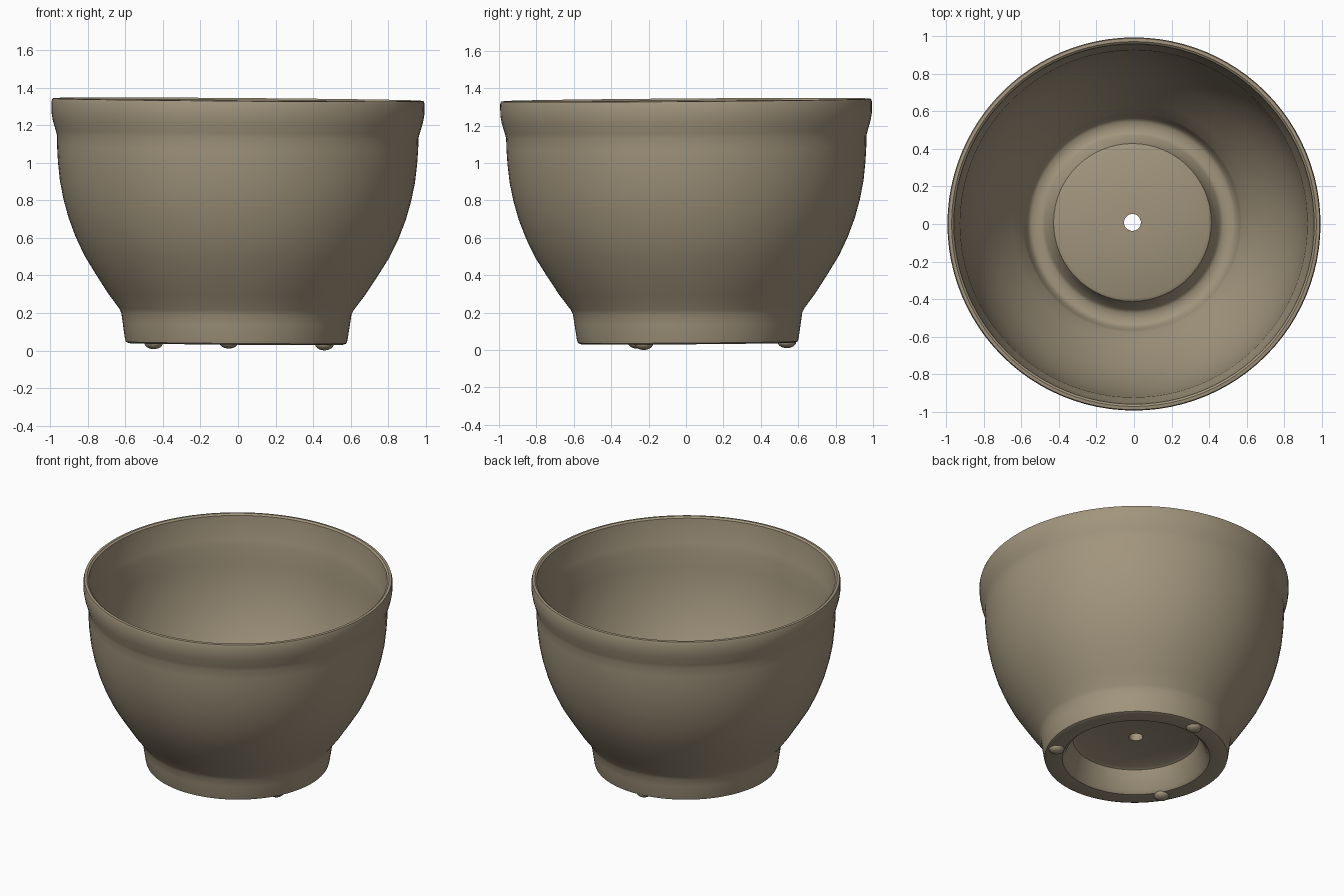
import bpy, bmesh, math
from mathutils import Matrix, Vector

if "Cube" in bpy.data.objects:
    bpy.data.objects.remove(bpy.data.objects["Cube"])

clay = bpy.data.materials.new("dull_tan_clay")
clay.diffuse_color = (0.36, 0.30, 0.205, 1)
clay.use_nodes = True
clay.node_tree.nodes["Principled BSDF"].inputs["Base Color"].default_value = clay.diffuse_color

# the whole pot leans very slightly to the front right
LEAN = (0.0075, 0.0075, 0)
BASE = Vector((-0.01, 0.01, 0))
SIDES = 96


def finish(name, bm, angle=40):
    bmesh.ops.recalc_face_normals(bm, faces=bm.faces)
    mesh = bpy.data.meshes.new(name)
    bm.to_mesh(mesh)
    bm.free()
    mesh.materials.append(clay)
    ob = bpy.data.objects.new(name, mesh)
    bpy.context.collection.objects.link(ob)
    ob.location = BASE
    ob.rotation_euler = LEAN
    bpy.ops.object.select_all(action='DESELECT')
    ob.select_set(True)
    bpy.context.view_layer.objects.active = ob
    bpy.ops.object.shade_smooth_by_angle(angle=math.radians(angle))
    return ob


def lathe(name, profile):
    """Revolve a closed (radius, height) profile around z."""
    bm = bmesh.new()
    rings = []
    for i in range(SIDES):
        a = 2 * math.pi * i / SIDES
        rings.append([bm.verts.new((r * math.cos(a), r * math.sin(a), z))
                      for r, z in profile])
    n = len(profile)
    for i in range(SIDES):
        p, q = rings[i], rings[(i + 1) % SIDES]
        for j in range(n):
            k = (j + 1) % n
            bm.faces.new((p[j], q[j], q[k], p[k]))
    return finish(name, bm)


# outside wall, from the recess under the foot up to the rim
outer = [(0.045, 0.19), (0.385, 0.19), (0.405, 0.18), (0.455, 0.055),
         (0.475, 0.037), (0.57, 0.035), (0.588, 0.042), (0.593, 0.06),
         (0.605, 0.14), (0.613, 0.195), (0.625, 0.22), (0.685, 0.30),
         (0.75, 0.40), (0.812, 0.50), (0.86, 0.60), (0.898, 0.70),
         (0.926, 0.80), (0.946, 0.90), (0.957, 1.00), (0.962, 1.08),
         (0.963, 1.14), (0.970, 1.165), (0.986, 1.22), (0.993, 1.26),
         (0.994, 1.32), (0.989, 1.336)]
# inside wall, from the rim down to the raised middle of the floor
inner = [(0.972, 1.338), (0.960, 1.328), (0.953, 1.25), (0.935, 1.17),
         (0.925, 1.12), (0.917, 1.00), (0.905, 0.90), (0.884, 0.80),
         (0.855, 0.70), (0.816, 0.60), (0.766, 0.50), (0.705, 0.40),
         (0.640, 0.30), (0.585, 0.225), (0.573, 0.20), (0.558, 0.13),
         (0.535, 0.112), (0.485, 0.112), (0.465, 0.125), (0.42, 0.235),
         (0.40, 0.245), (0.045, 0.245)]
lathe("pot", outer + inner)

# three small bumps under the foot ring
for name, x, y in (("foot_bump_back", -0.04, 0.53),
                   ("foot_bump_left", -0.44, -0.27),
                   ("foot_bump_right", 0.47, -0.235)):
    bm = bmesh.new()
    bmesh.ops.create_uvsphere(
        bm, u_segments=20, v_segments=12, radius=1,
        matrix=Matrix.Translation((x, y, 0.04)) @ Matrix.Diagonal((0.05, 0.05, 0.034, 1)))
    finish(name, bm, 60)
